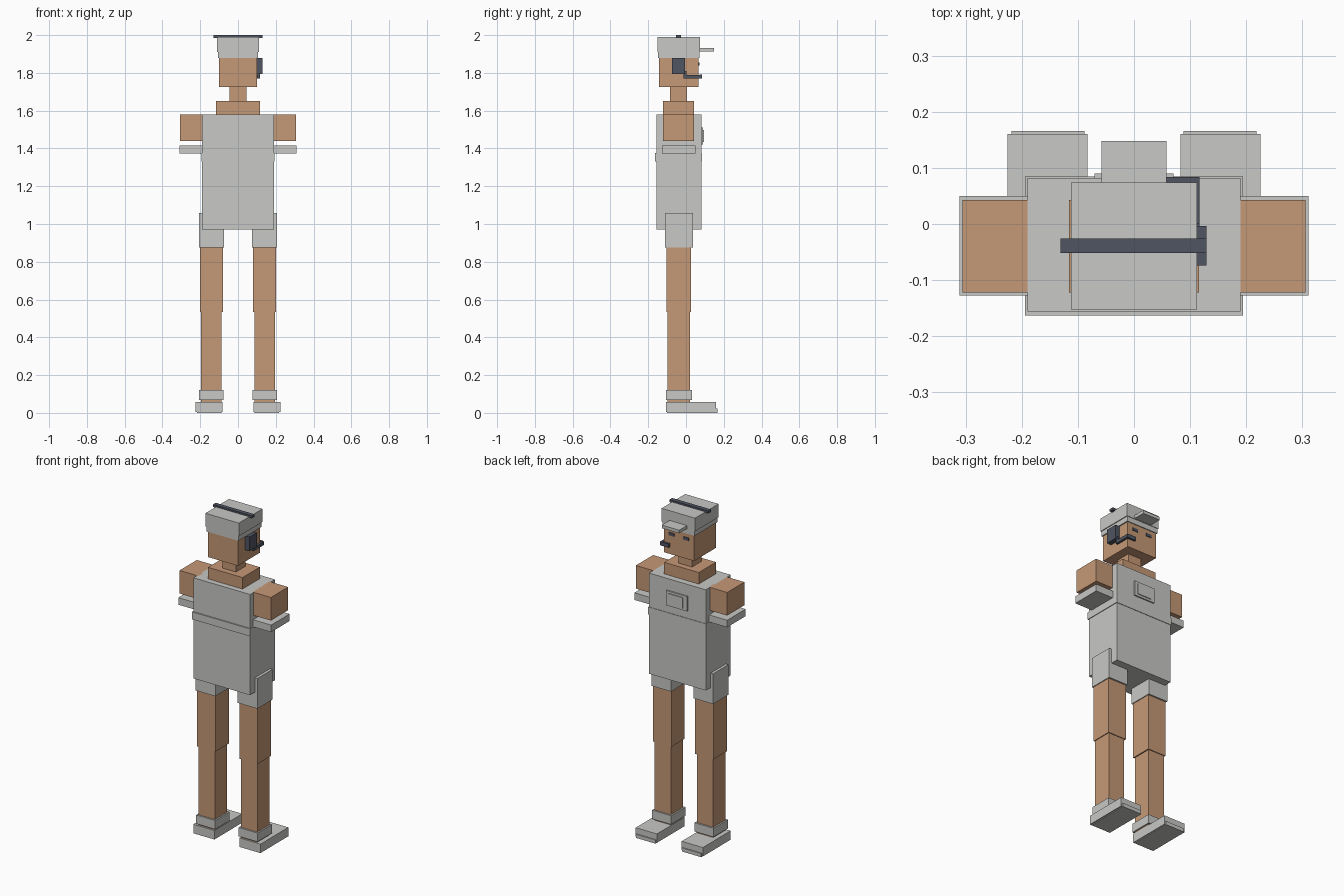
import bpy, bmesh


def material(name, rgb):
    m = bpy.data.materials.new(name)
    m.diffuse_color = (*rgb, 1)
    return m


WHITE = material("off_white", (0.58, 0.58, 0.565))
SKIN = material("skin_tan", (0.56, 0.315, 0.18))
DARK = material("dark_slate", (0.08, 0.09, 0.12))


def box(name, x, y, z, mat):
    """Axis-aligned box from (min, max) ranges."""
    bm = bmesh.new()
    bmesh.ops.create_cube(bm, size=1)
    for v in bm.verts:
        for i, (lo, hi) in enumerate((x, y, z)):
            v.co[i] = lo if v.co[i] < 0 else hi
    me = bpy.data.meshes.new(name)
    bm.to_mesh(me)
    bm.free()
    me.materials.append(mat)
    ob = bpy.data.objects.new(name, me)
    bpy.context.collection.objects.link(ob)
    return ob


def pair(name, x, y, z, mat):
    """Box on both sides of the body."""
    box(name + "_right", x, y, z, mat)
    box(name + "_left", (-x[1], -x[0]), y, z, mat)


# Feet and legs
pair("shoe_sole", (0.088, 0.218), (-0.10, 0.166), (0.0, 0.022), WHITE)
pair("shoe", (0.083, 0.225), (-0.106, 0.16), (0.004, 0.058), WHITE)
pair("sock", (0.078, 0.206), (-0.107, 0.031), (0.067, 0.12), WHITE)
pair("lower_leg", (0.087, 0.197), (-0.097, 0.021), (0.05, 0.54), SKIN)
pair("upper_leg", (0.080, 0.202), (-0.102, 0.026), (0.535, 1.05), SKIN)
pair("shorts_leg", (0.075, 0.207), (-0.110, 0.036), (0.875, 1.058), WHITE)

# Torso
box("shirt", (-0.19, 0.19), (-0.156, 0.082), (0.97, 1.58), WHITE)
box("shirt_band", (-0.194, 0.194), (-0.163, 0.085), (1.33, 1.375), WHITE)
box("chest_patch", (-0.07, 0.07), (0.08, 0.090), (1.42, 1.51), WHITE)
box("chest_patch_centre", (-0.044, 0.050), (0.088, 0.095), (1.433, 1.497), WHITE)

# Arms and sleeve cuffs
pair("arm", (0.18, 0.306), (-0.122, 0.043), (1.44, 1.58), SKIN)
pair("sleeve_cuff", (0.18, 0.311), (-0.127, 0.05), (1.373, 1.416), WHITE)

# Neck and head
box("shoulders", (-0.116, 0.116), (-0.122, 0.043), (1.45, 1.65), SKIN)
box("neck", (-0.045, 0.045), (-0.085, 0.006), (1.64, 1.735), SKIN)
box("head", (-0.1, 0.1), (-0.143, 0.066), (1.724, 1.94), SKIN)
pair("eye", (0.03, 0.066), (0.064, 0.071), (1.838, 1.855), DARK)

# Cap
box("cap_edge", (-0.107, 0.107), (-0.149, 0.071), (1.88, 1.985), WHITE)
box("cap_crown", (-0.112, 0.112), (-0.152, 0.074), (1.91, 1.99), WHITE)
box("cap_brim", (-0.058, 0.058), (0.06, 0.148), (1.912, 1.931), WHITE)

# Headset
box("headband", (-0.131, 0.129), (-0.052, -0.026), (1.985, 2.0), DARK)
box("ear_cup", (0.095, 0.129), (-0.074, -0.004), (1.795, 1.88), DARK)
box("mic_boom", (0.104, 0.117), (-0.014, 0.084), (1.77, 1.79), DARK)
box("mic_stem", (0.104, 0.117), (-0.014, 0.002), (1.77, 1.81), DARK)
box("microphone", (0.057, 0.110), (0.072, 0.084), (1.769, 1.792), DARK)
